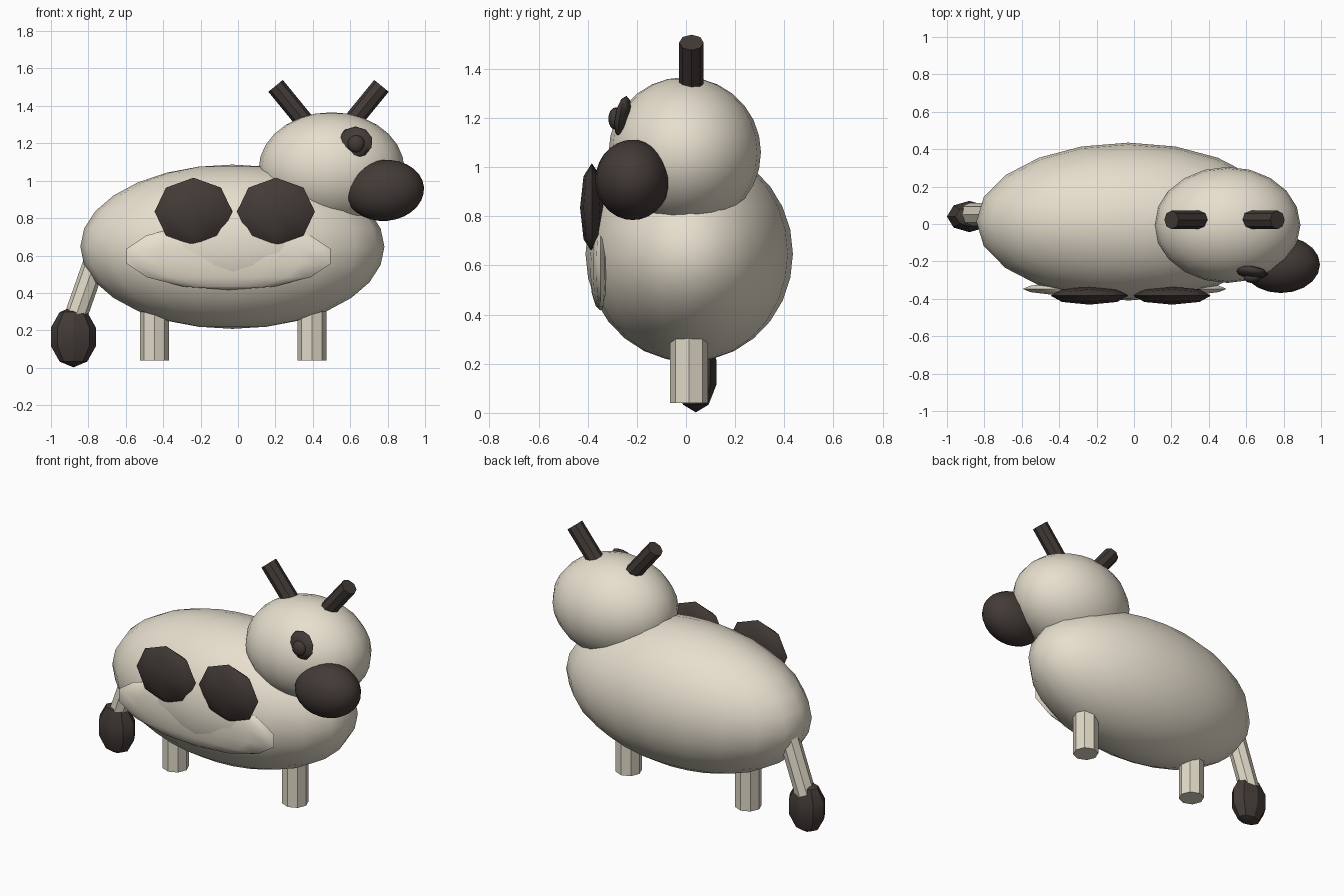
import bpy
from math import radians
from mathutils import Vector

if "Cube" in bpy.data.objects:
    bpy.data.objects.remove(bpy.data.objects["Cube"])


def material(name, rgb):
    m = bpy.data.materials.new(name)
    m.diffuse_color = (*rgb, 1)
    m.use_nodes = True
    m.node_tree.nodes["Principled BSDF"].inputs["Base Color"].default_value = m.diffuse_color
    return m


CREAM = material("cream", (0.80, 0.74, 0.62))
TAN = material("tan", (0.74, 0.69, 0.57))
DARK = material("dark_brown", (0.055, 0.043, 0.038))


def finish(name, mat, angle):
    ob = bpy.context.object
    ob.name = name
    ob.data.materials.append(mat)
    bpy.ops.object.shade_smooth_by_angle(angle=radians(angle))
    return ob


def ellipsoid(name, loc, radii, mat, segs=20, rings=14, rot=(0, 0, 0), angle=60):
    bpy.ops.mesh.primitive_uv_sphere_add(segments=segs, ring_count=rings, radius=1, location=loc,
                                         rotation=[radians(a) for a in rot])
    bpy.context.object.scale = radii
    bpy.ops.object.transform_apply(location=False, rotation=False, scale=True)
    return finish(name, mat, angle)


def rod(name, a, b, r, mat):
    a, b = Vector(a), Vector(b)
    d = b - a
    bpy.ops.mesh.primitive_cylinder_add(vertices=8, radius=r, depth=d.length, location=(a + b) / 2,
                                        rotation=d.to_track_quat('Z', 'Y').to_euler())
    return finish(name, mat, 30)


# body, head and snout
ellipsoid("body", (-0.03, 0.013, 0.647), (0.813, 0.422, 0.439), CREAM)
ellipsoid("head", (0.50, -0.005, 1.06), (0.39, 0.31, 0.306), CREAM)
ellipsoid("snout", (0.785, -0.217, 0.948), (0.21, 0.152, 0.163), DARK, rot=(0, -5, 0))

# eye patch and pupil
ellipsoid("eye_patch", (0.626, -0.257, 1.205), (0.095, 0.032, 0.086), DARK, 8, 5, (-10, 0, -8))
ellipsoid("pupil", (0.632, -0.286, 1.197), (0.046, 0.03, 0.046), DARK, 12, 8)

# side patches on the front
for i, x in enumerate((-0.238, 0.203)):
    ellipsoid(f"side_spot_{i + 1}", (x, -0.383, 0.835), (0.208, 0.048, 0.181), DARK, 8, 4)
ellipsoid("belly_patch", (-0.05, -0.347, 0.596), (0.559, 0.046, 0.18), CREAM, 16, 7)

# legs
for name, x in (("rear_leg", -0.447), ("front_leg", 0.395)):
    rod(name, (x, 0.012, 0.04), (x, 0.012, 0.42), 0.077, TAN)

# horns, mirrored about the head centre
for name, s in (("left_horn", -1), ("right_horn", 1)):
    rod(name, (0.484 + s * 0.094, 0.022, 1.276), (0.484 + s * 0.283, 0.022, 1.507), 0.05, DARK)

# tail and its tuft
rod("tail", (-0.75, 0.05, 0.61), (-0.88, 0.05, 0.24), 0.061, TAN)
ellipsoid("tail_tuft", (-0.88, 0.04, 0.165), (0.126, 0.088, 0.163), DARK, 8, 5, angle=30)
